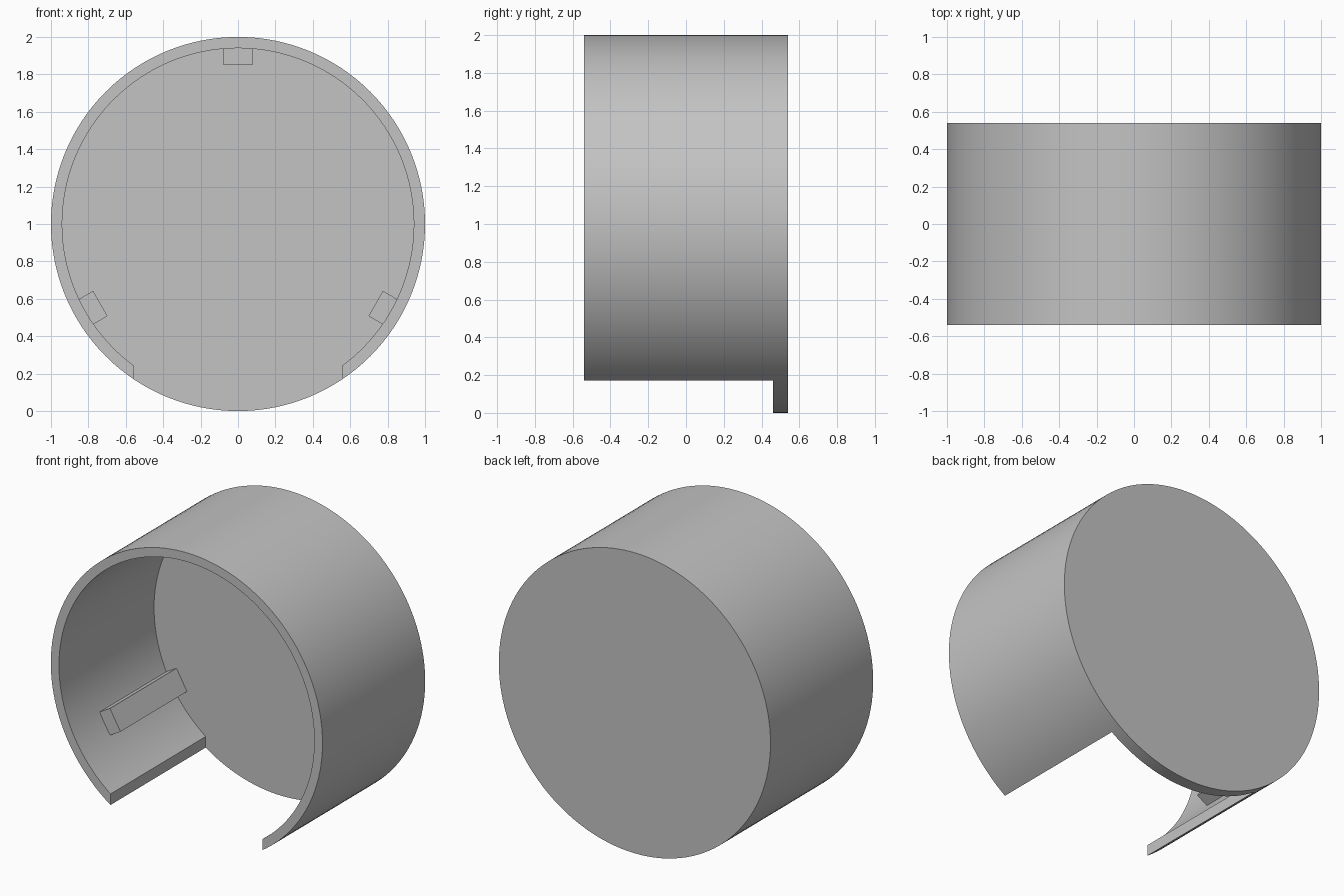
import bpy, bmesh, math
from mathutils import Matrix

cube = bpy.data.objects.get("Cube")
if cube:
    bpy.data.objects.remove(cube, do_unlink=True)

RADIUS, INNER = 1.0, 0.94
FRONT, FLOOR, BACK = -0.54, 0.46, 0.54
SLOT = 0.56      # half width of the opening at the bottom
SEGMENTS = 128

grey = bpy.data.materials.new("plain grey")
grey.use_nodes = True
colour = (0.55, 0.55, 0.55, 1)
grey.diffuse_color = colour
grey.node_tree.nodes["Principled BSDF"].inputs["Base Color"].default_value = colour


def prism(name, outline, y0, y1):
    """Extrude an (x, z) outline from y0 to y1."""
    bm = bmesh.new()
    face = bm.faces.new([bm.verts.new((x, y0, z)) for x, z in outline])
    out = bmesh.ops.extrude_face_region(bm, geom=[face])
    moved = [g for g in out["geom"] if isinstance(g, bmesh.types.BMVert)]
    bmesh.ops.translate(bm, verts=moved, vec=(0, y1 - y0, 0))
    bmesh.ops.recalc_face_normals(bm, faces=bm.faces)
    mesh = bpy.data.meshes.new(name)
    bm.to_mesh(mesh)
    bm.free()
    mesh.materials.append(grey)
    obj = bpy.data.objects.new(name, mesh)
    bpy.context.collection.objects.link(obj)
    return obj


def arc(radius, start, end, count):
    step = (end - start) / count
    return [(radius * math.cos(start + i * step), 1 + radius * math.sin(start + i * step))
            for i in range(count + 1)]


# Round cup: solid drum, hollowed from the front with a slot through the bottom
cup = prism("round_cup", arc(RADIUS, 0, math.tau, SEGMENTS)[:-1], FRONT, BACK)
half_gap = math.asin(SLOT / INNER)
hollow = arc(INNER, half_gap - math.pi / 2, 1.5 * math.pi - half_gap, SEGMENTS)
hollow += [(-SLOT, -0.2), (SLOT, -0.2)]
cutter = prism("hollow_cutter", hollow, FRONT - 0.1, FLOOR)
cutter.hide_render = True

cut = cup.modifiers.new("hollow", "BOOLEAN")
cut.operation = "DIFFERENCE"
cut.solver = "EXACT"
cut.object = cutter
bpy.ops.object.select_all(action="DESELECT")
bpy.context.view_layer.objects.active = cup
cup.select_set(True)
bpy.ops.object.modifier_apply(modifier=cut.name)
bpy.data.objects.remove(cutter, do_unlink=True)
bpy.ops.object.shade_smooth_by_angle(angle=math.radians(30))

# Three inner ribs, evenly spaced, running forward from the back disc
half, tip, root = 0.0775, 0.85, 0.95
for name, turn in (("top_rib", 0), ("left_rib", 120), ("right_rib", -120)):
    rib = prism(name, [(-half, tip), (half, tip), (half, root), (-half, root)], -0.24, FLOOR)
    rib.data.transform(Matrix.Translation((0, 0, 1)) @ Matrix.Rotation(math.radians(turn), 4, "Y"))
